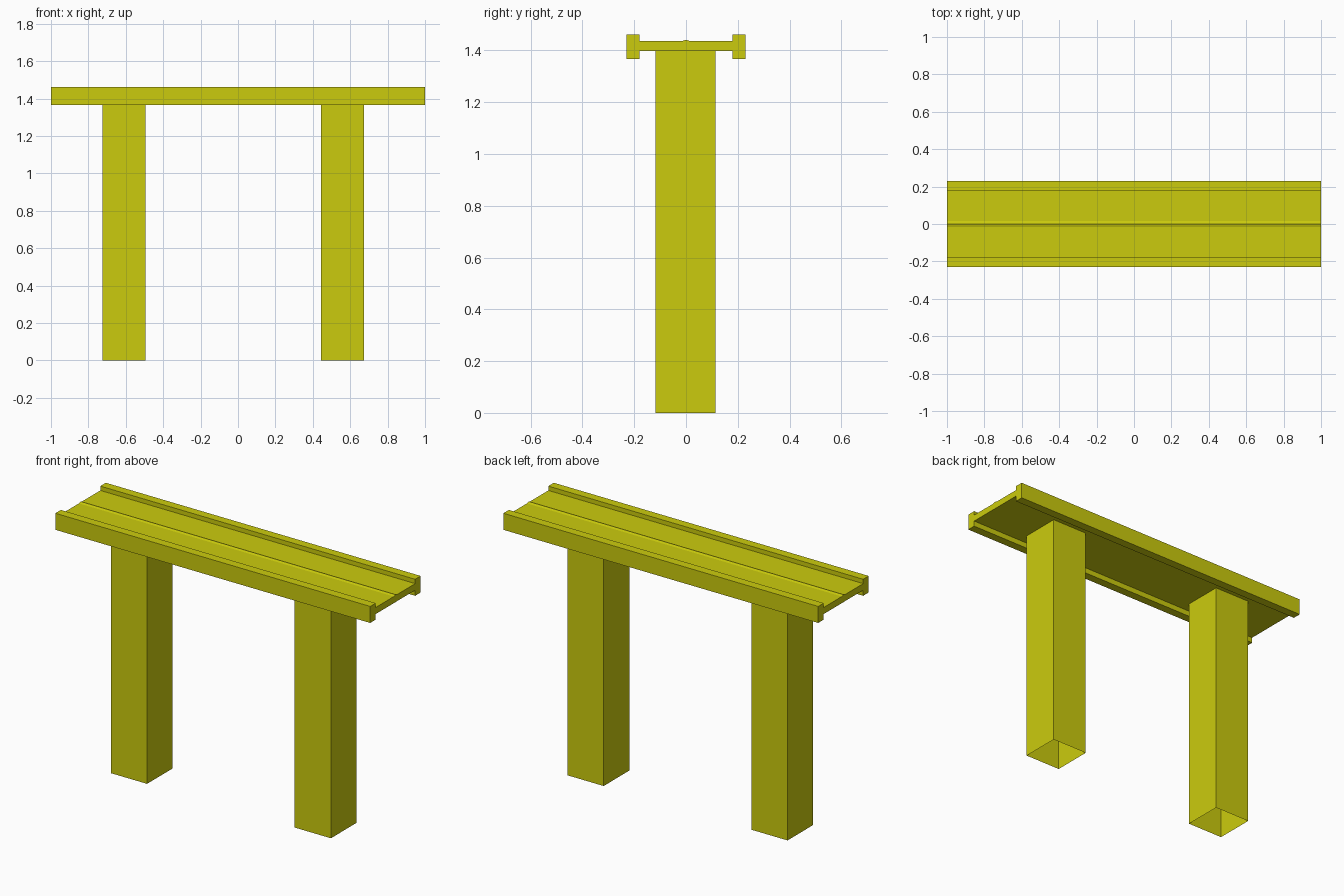
import bpy, bmesh

if "Cube" in bpy.data.objects:
    bpy.data.objects.remove(bpy.data.objects["Cube"])

yellow = bpy.data.materials.new("yellow")
yellow.diffuse_color = (0.6, 0.6, 0.004, 1)
yellow.use_nodes = True
yellow.node_tree.nodes["Principled BSDF"].inputs["Base Color"].default_value = yellow.diffuse_color


def finish(name, bm):
    bmesh.ops.recalc_face_normals(bm, faces=bm.faces)
    mesh = bpy.data.meshes.new(name)
    bm.to_mesh(mesh)
    bm.free()
    mesh.materials.append(yellow)
    obj = bpy.data.objects.new(name, mesh)
    bpy.context.collection.objects.link(obj)
    return obj


# Bridge deck: H-shaped cross-section with a faint centre ridge, swept along x
half = [(0.015, 1.436), (0.179, 1.436), (0.179, 1.461), (0.229, 1.461),
        (0.229, 1.366), (0.179, 1.366), (0.179, 1.398)]
profile = [(0, 1.441)] + half + [(-y, z) for y, z in reversed(half)]
bm = bmesh.new()
face = bm.faces.new([bm.verts.new((-1, y, z)) for y, z in profile])
sweep = bmesh.ops.extrude_face_region(bm, geom=[face], use_keep_orig=True)
bmesh.ops.translate(bm, vec=(2, 0, 0),
                    verts=[v for v in sweep["geom"] if isinstance(v, bmesh.types.BMVert)])
finish("deck", bm)


# Support pillars: square shells, open at the bottom and under the deck
def pillar(name, x0, x1, y0=-0.118, y1=0.114, top=1.398):
    bm = bmesh.new()
    corners = [(x0, y0), (x1, y0), (x1, y1), (x0, y1)]
    low = [bm.verts.new((x, y, 0)) for x, y in corners]
    high = [bm.verts.new((x, y, top)) for x, y in corners]
    for i in range(4):
        j = (i + 1) % 4
        bm.faces.new((low[i], low[j], high[j], high[i]))
    obj = finish(name, bm)
    return obj


pillar("left_pillar", -0.725, -0.495)
pillar("right_pillar", 0.443, 0.673)
